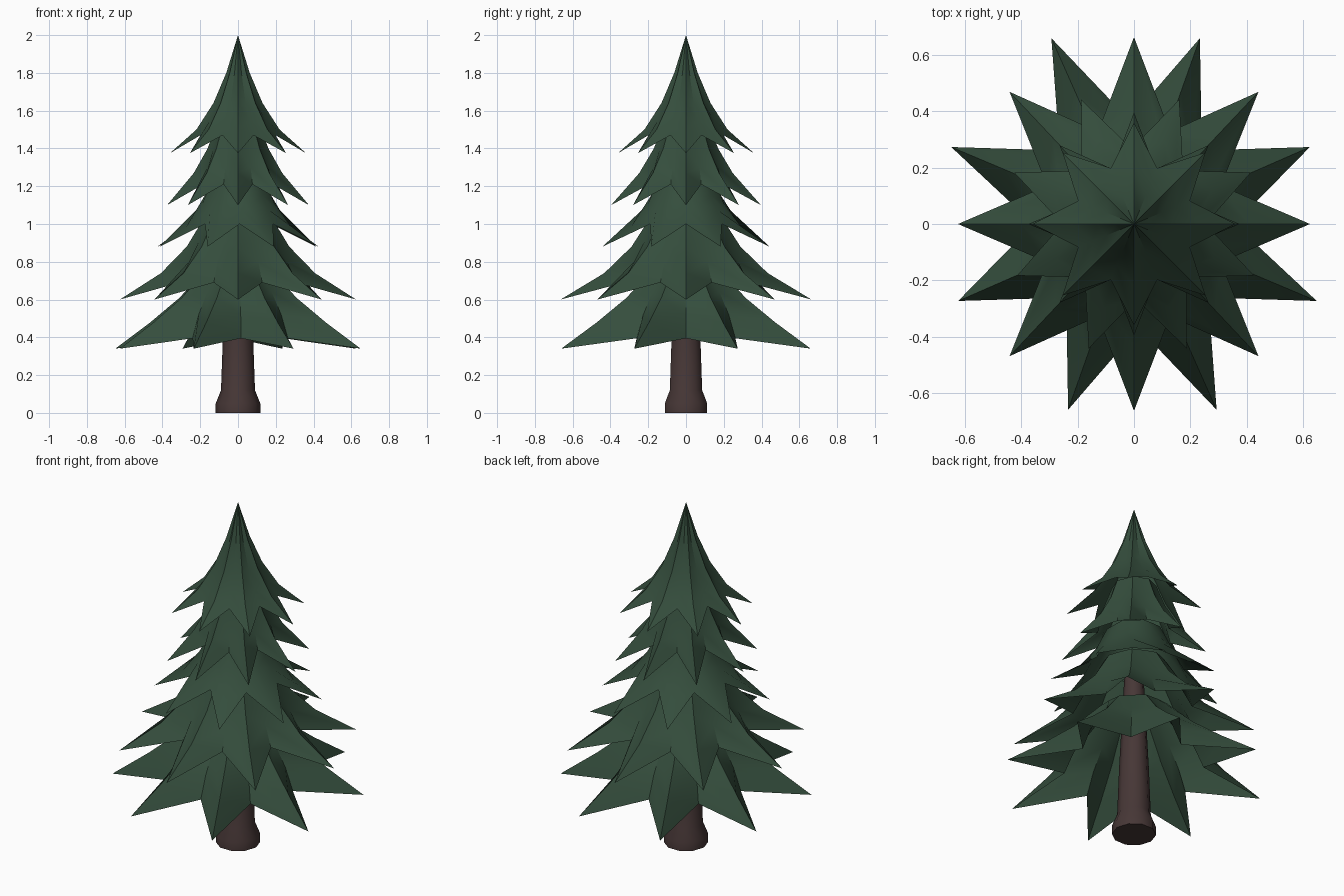
import bpy, bmesh, math

if "Cube" in bpy.data.objects:
    bpy.data.objects.remove(bpy.data.objects["Cube"])


def material(name, rgb):
    m = bpy.data.materials.new(name)
    m.diffuse_color = (*rgb, 1)
    m.use_nodes = True
    m.node_tree.nodes["Principled BSDF"].inputs["Base Color"].default_value = m.diffuse_color
    return m


GREEN = material("pine_green", (0.035, 0.075, 0.046))
BROWN = material("bark_brown", (0.062, 0.038, 0.037))


def build(name, bm, mat, angle):
    mesh = bpy.data.meshes.new(name)
    bm.to_mesh(mesh)
    bm.free()
    mesh.materials.append(mat)
    ob = bpy.data.objects.new(name, mesh)
    bpy.context.collection.objects.link(ob)
    bpy.ops.object.select_all(action='DESELECT')
    ob.select_set(True)
    bpy.context.view_layer.objects.active = ob
    bpy.ops.object.shade_smooth_by_angle(angle=math.radians(angle))
    return ob


def bridge(bm, rings):
    """Join rings of vertices, upper to lower, with outward faces."""
    for up, low in zip(rings, rings[1:]):
        n = len(low)
        for i in range(n):
            j = (i + 1) % n
            if len(up) == 1:
                bm.faces.new((up[0], low[i], low[j]))
            else:
                bm.faces.new((up[i], low[i], low[j], up[j]))


def tier(name, tip, notch, turn=0.0, sx=1.0, sy=1.0, shear=0.0, angle=40):
    """Open star-shaped skirt: branch-tip and notch profiles alternate round it."""
    bm = bmesh.new()
    rings = []
    for t, s in zip(tip, notch):
        if t[0] == 0:
            rings.append([bm.verts.new((0, 0, t[1]))])
            continue
        ring = []
        for i in range(16):
            r, z = s if i % 2 else t
            a = math.radians(turn + i * 22.5)
            x, y = r * math.cos(a) * sx, r * math.sin(a) * sy
            ring.append(bm.verts.new((x + shear * y, y, z)))
        rings.append(ring)
    bridge(bm, rings)
    return build(name, bm, GREEN, angle)


# Foliage tiers, bottom to top; alternate tiers are turned half a point
tier("foliage_tier_1",
     [(0.19, 0.76), (0.34, 0.61), (0.51, 0.48), (0.715, 0.34)],
     [(0.18, 0.76), (0.25, 0.64), (0.32, 0.52), (0.37, 0.395)],
     turn=22.5, sx=0.965, shear=-0.045)
tier("foliage_tier_2",
     [(0.18, 1.04), (0.28, 0.88), (0.42, 0.74), (0.645, 0.6)],
     [(0.17, 1.04), (0.23, 0.91), (0.29, 0.80), (0.345, 0.69)],
     sx=0.97, sy=1.03)
tier("foliage_tier_3",
     [(0.15, 1.24), (0.21, 1.11), (0.31, 0.98), (0.465, 0.88)],
     [(0.14, 1.24), (0.18, 1.15), (0.22, 1.08), (0.26, 1.0)],
     turn=22.5, sx=0.98, sy=1.03, shear=-0.03)
tier("foliage_tier_4",
     [(0.12, 1.52), (0.165, 1.40), (0.24, 1.27), (0.385, 1.1)],
     [(0.11, 1.52), (0.145, 1.40), (0.18, 1.30), (0.205, 1.21)],
     sx=0.975, sy=1.03)
tier("foliage_top",
     [(0, 2.0), (0.062, 1.80), (0.13, 1.64), (0.22, 1.5), (0.36, 1.375)],
     [(0, 2.0), (0.048, 1.80), (0.105, 1.64), (0.16, 1.55), (0.215, 1.47)],
     angle=25)

# Trunk with flared foot
bm = bmesh.new()
profile = [(0.05, 1.0), (0.08, 0.40), (0.09, 0.12), (0.118, 0.05), (0.118, 0.0)]
rings = [[bm.verts.new((r * math.cos(k * math.pi / 5), r * math.sin(k * math.pi / 5), z))
          for k in range(10)] for r, z in profile]
bridge(bm, rings)
bm.faces.new(rings[0])
bm.faces.new(rings[-1][::-1])
build("trunk", bm, BROWN, 50)
